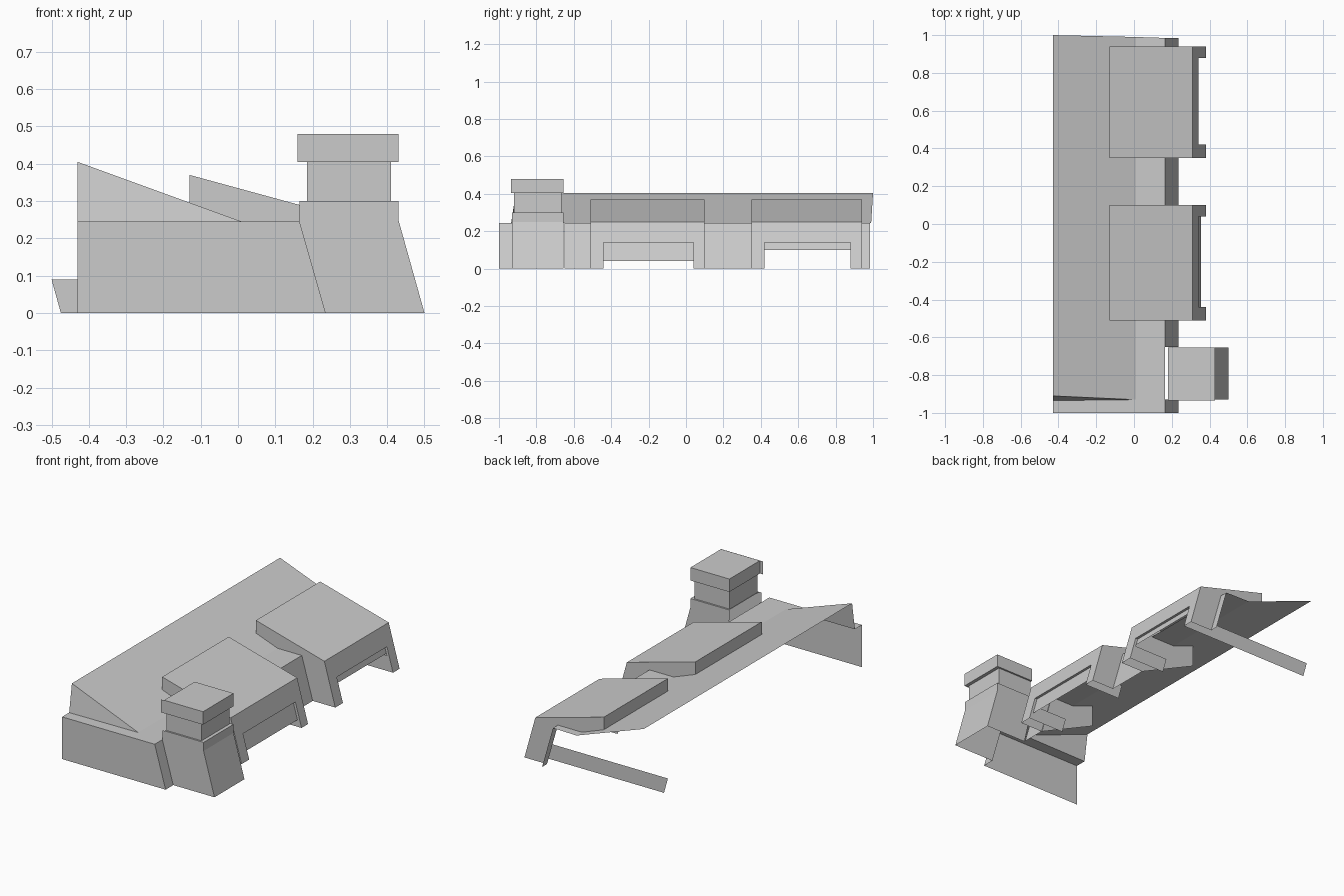
import bpy


def make(name, verts, faces):
    """Flat-faced mesh object."""
    me = bpy.data.meshes.new(name)
    me.from_pydata(verts, [], faces)
    me.update()
    ob = bpy.data.objects.new(name, me)
    bpy.context.collection.objects.link(ob)
    return ob


def side(name, y, profile):
    """One upright polygon in the XZ plane at depth y."""
    return make(name, [(x, y, z) for x, z in profile], [range(len(profile))])


def strip(name, y0, y1, profile):
    """An open XZ profile swept along y."""
    n = len(profile)
    verts = [(x, y, z) for y in (y0, y1) for x, z in profile]
    return make(name, verts, [(i, i + n, i + n + 1, i + 1) for i in range(n - 1)])


def box(name, x0, x1, y0, y1, z0, z1):
    verts = [(x, y, z) for x in (x0, x1) for y in (y0, y1) for z in (z0, z1)]
    return make(name, verts, [(0, 1, 3, 2), (4, 6, 7, 5), (0, 4, 5, 1),
                              (2, 3, 7, 6), (0, 2, 6, 4), (1, 5, 7, 3)])


def front_x(z, top=0.31):
    """Position of the leaning dormer front at height z."""
    return top + 0.07 * (0.25 - z) / 0.25


# Main roof: flat eave, then a single slope up to the open back
make("main_roof",
     [(0.165, -1, 0.245), (0.165, 0.985, 0.245), (0.01, 0.99, 0.245),
      (0.01, -0.93, 0.245), (0.01, -1, 0.245),
      (-0.43, 1, 0.405), (-0.43, -0.91, 0.405)],
     [(0, 1, 2, 3, 4), (3, 2, 5, 6)])

# End wall with its ledge and the leaning gable above
side("end_wall", -1, [(-0.43, 0), (0.235, 0), (0.165, 0.245), (-0.43, 0.245)])
make("end_ledge", [(-0.43, -1, 0.245), (0.01, -1, 0.245),
                   (0.01, -0.93, 0.245), (-0.43, -0.935, 0.245)], [(0, 1, 2, 3)])
make("gable", [(-0.43, -0.935, 0.245), (0.01, -0.93, 0.245),
               (-0.43, -0.91, 0.405)], [(0, 1, 2)])

# Leaning front wall pieces between the dormers and the tower
for y0, y1 in ((-1, -0.93), (-0.65, -0.505), (0.10, 0.35), (0.94, 0.985)):
    strip("front_wall", y0, y1, [(0.165, 0.245), (0.235, 0)])


def dormer(y0, y1, panel_z, far_jamb):
    a, b = y0 + 0.07, y1 - 0.06
    strip("dormer_roof", y0, y1, [(-0.13, 0.37), (0.31, 0.25), (front_x(0.14), 0.14)])
    # near cheek runs back under the roof, far cheek stops at the front wall
    side("dormer_near_cheek", y0, [(-0.13, 0.37), (0.31, 0.25), (0.38, 0),
                                   (0.235, 0), (-0.13, 0.17)])
    side("dormer_far_cheek", y1, [(-0.13, 0.37), (0.31, 0.25), (0.38, 0),
                                  (0.235, 0), (0.165, 0.245), (0.01, 0.245),
                                  (-0.13, 0.297)])
    make("dormer_back", [(-0.13, y0, 0.297), (-0.13, y1, 0.297),
                         (-0.13, y1, 0.37), (-0.13, y0, 0.37)], [(0, 1, 2, 3)])
    for p0, p1 in ((y0, a), (b, y1)):
        strip("dormer_pillar", p0, p1, [(front_x(0.14), 0.14), (0.38, 0)])
    # recessed panel with its soffit
    strip("dormer_panel", a, b, [(front_x(0.14), 0.14), (front_x(0.14) - 0.015, 0.14),
                                 (front_x(panel_z) - 0.015, panel_z)])
    # jambs running inward from the pillars
    for y, xe in ((a, 0.12), (b, far_jamb)):
        side("dormer_jamb", y, [(xe, 0.09), (xe + 0.025, 0), (0.38, 0),
                                (front_x(0.14), 0.14), (front_x(0.14) - 0.015, 0.14),
                                (front_x(0.09) - 0.015, 0.09)])


dormer(-0.51, 0.10, 0.04, 0.12)
dormer(0.35, 0.94, 0.10, -0.50)

# Corner tower: leaning base, neck and cap
strip("tower_base", -0.93, -0.655, [(0.18, 0.30), (0.43, 0.30), (0.43, 0.25), (0.50, 0)])
for y, xb in ((-0.93, 0.165), (-0.655, 0.18)):
    side("tower_base_side", y, [(xb, 0.30), (0.43, 0.30), (0.43, 0.25),
                                (0.50, 0), (0.235, 0), (xb, 0.245)])
box("tower_neck", 0.185, 0.41, -0.92, -0.665, 0.30, 0.405)
box("tower_cap", 0.18, 0.43, -0.935, -0.655, 0.405, 0.48)
side("tower_cap_plate", -0.936, [(0.16, 0.405), (0.43, 0.405), (0.43, 0.48), (0.16, 0.48)])
